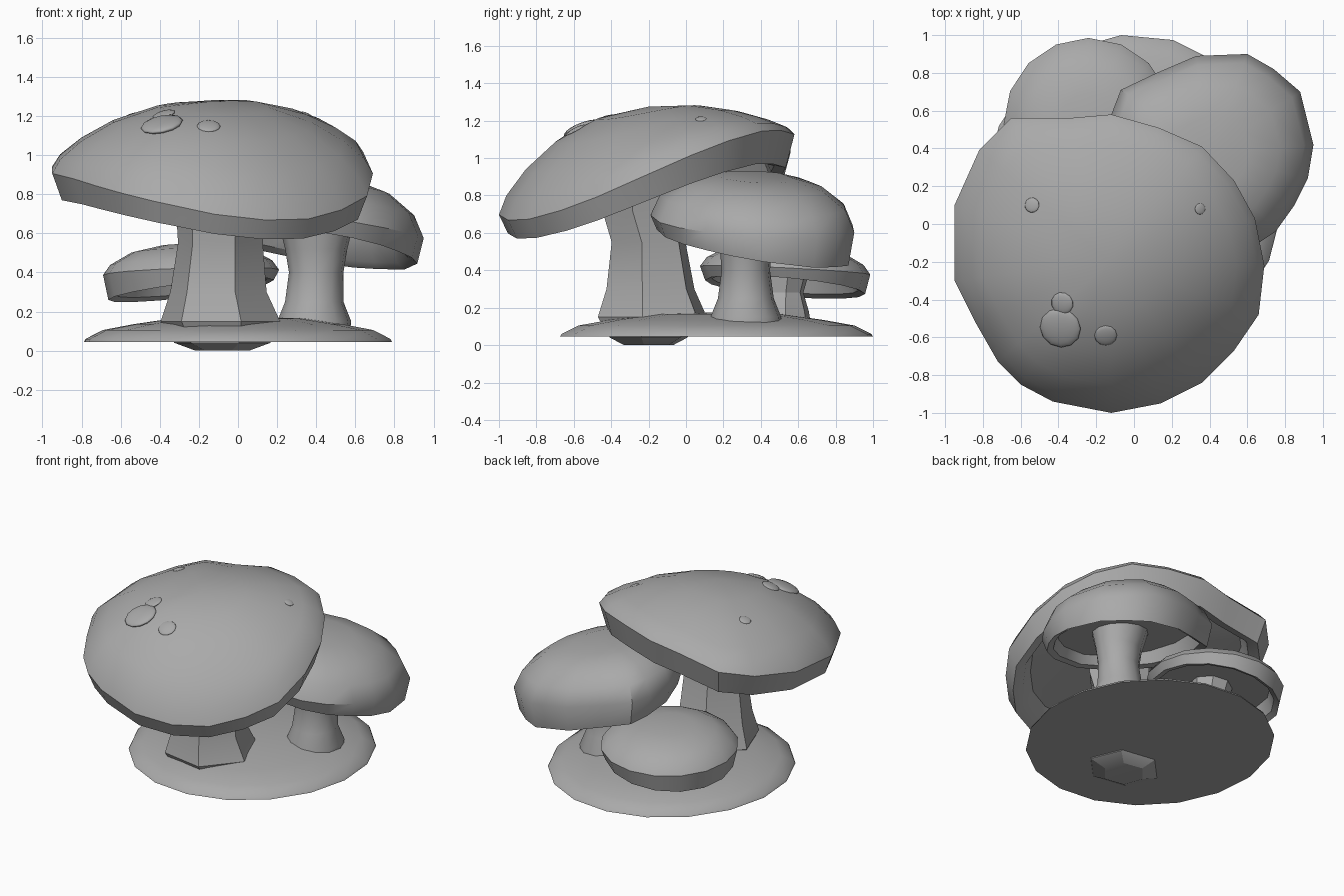
import bpy
import bmesh
from math import cos, sin, pi, radians
from mathutils import Vector
from mathutils.bvhtree import BVHTree

cube = bpy.data.objects.get("Cube")
if cube:
    bpy.data.objects.remove(cube, do_unlink=True)

grey = bpy.data.materials.new("stone_grey")
grey.use_nodes = True
colour = (0.4, 0.4, 0.4, 1)
grey.diffuse_color = colour
grey.node_tree.nodes["Principled BSDF"].inputs["Base Color"].default_value = colour


def finish(name, bm, angle):
    """Turn a bmesh into a shaded object."""
    bmesh.ops.recalc_face_normals(bm, faces=bm.faces)
    mesh = bpy.data.meshes.new(name)
    bm.to_mesh(mesh)
    mesh.materials.append(grey)
    obj = bpy.data.objects.new(name, mesh)
    bpy.context.collection.objects.link(obj)
    bpy.ops.object.select_all(action="DESELECT")
    obj.select_set(True)
    bpy.context.view_layer.objects.active = obj
    bpy.ops.object.shade_smooth_by_angle(angle=radians(angle))
    return obj


def loft(name, rings, angle=40):
    """Bridge rings of points; a ring of one point closes an end."""
    bm = bmesh.new()
    loops = [[bm.verts.new(p) for p in ring] for ring in rings]
    for low, high in zip(loops, loops[1:]):
        n = max(len(low), len(high))
        for i in range(n):
            j = (i + 1) % n
            if len(low) == 1:
                bm.faces.new((low[0], high[i], high[j]))
            elif len(high) == 1:
                bm.faces.new((low[i], low[j], high[0]))
            else:
                bm.faces.new((low[i], low[j], high[j], high[i]))
    finish(name, bm, angle)
    return bm


def ellipse(cx, cy, rx, ry, sides, turn=0.0):
    angles = [2 * pi * i / sides + turn for i in range(sides)]
    return [(cx + rx * cos(a), cy + ry * sin(a)) for a in angles]


def cap(name, outline, centre, profile, tilt=(0, 0), twist=0.0, bulge=0.0, lip=(0, 0)):
    """Tilted, twisted cap: the outline shrinks along a profile of (scale, height).
    Bulge fattens the dome towards the front; lip deepens the skirt in a direction."""
    cx, cy, cz = centre
    rings = []
    for s, h in profile:
        ring = []
        for x, y in outline if s else [(cx, cy)]:
            dx, dy = (x - cx) * s, (y - cy) * s
            lift = h * (1 - bulge * dy if h > 0 else 1 + lip[0] * dx + lip[1] * dy)
            lean = tilt[0] * dx + tilt[1] * dy + twist * dx * dy
            ring.append((cx + dx, cy + dy, cz + lift + lean))
        rings.append(ring)
    return loft(name, rings)


def underside(skirt):
    """Hollow below a cap: flat gills, inner wall, lip."""
    return [(0, -0.1 * skirt), (0.8, -0.1 * skirt), (0.86, -0.85 * skirt), (0.94, -skirt)]


def stem(name, levels, sides, turn, angle):
    """Stem through levels of (x, y, z, rx, ry), closed at both ends."""
    rings = [[(x, y, z) for x, y in ellipse(cx, cy, rx, ry, sides, turn)]
             for cx, cy, z, rx, ry in levels]
    first, last = levels[0], levels[-1]
    loft(name, [[first[:3]]] + rings + [[last[:3]]], angle)


# Ground mound
mound = [(0, 0), (1, 0), (0.99, 0.015), (0.88, 0.06), (0.68, 0.09), (0.42, 0.12), (0, 0.13)]
cap("ground_mound", ellipse(0, 0.163, 0.79, 0.84, 18, 0.26), (0, 0.163, 0.045), mound)

# Large tilted cap
large_outline = [
    (0.69, -0.22), (0.64, 0.03), (0.53, 0.23), (0.36, 0.41), (0.13, 0.51),
    (-0.12, 0.58), (-0.35, 0.56), (-0.65, 0.56), (-0.82, 0.39), (-0.95, 0.1),
    (-0.95, -0.3), (-0.84, -0.52), (-0.72, -0.73), (-0.6, -0.85), (-0.43, -0.94),
    (-0.12, -1), (0.14, -0.95), (0.36, -0.84), (0.53, -0.67), (0.66, -0.48)]
dome = [(1, 0), (0.95, 0.07), (0.82, 0.16), (0.62, 0.255), (0.35, 0.33), (0, 0.36)]
large = cap("large_cap", large_outline, (-0.13, -0.2, 0.915), underside(0.14) + dome,
            tilt=(0, 0.27), twist=0.22, bulge=0.42, lip=(0, 0.25))

# Medium cap
medium_outline = [
    (0.95, 0.42), (0.88, 0.7), (0.74, 0.82), (0.6, 0.9), (0.33, 0.89), (0.12, 0.8),
    (-0.07, 0.71), (-0.12, 0.58), (-0.14, 0.38), (-0.07, 0.14), (0.1, -0.08),
    (0.35, -0.19), (0.6, -0.14), (0.75, -0.04), (0.85, 0.1), (0.92, 0.24)]
dome = [(1, 0), (0.91, 0.11), (0.68, 0.2), (0.38, 0.24), (0, 0.24)]
cap("medium_cap", medium_outline, (0.4, 0.37, 0.66), underside(0.13) + dome,
    tilt=(-0.15, -0.05), lip=(0, 0.8))

# Small cap
dome = [(1, 0), (0.92, 0.05), (0.68, 0.11), (0.35, 0.14), (0, 0.14)]
cap("small_cap", ellipse(-0.24, 0.53, 0.45, 0.455, 16), (-0.24, 0.53, 0.4),
    underside(0.09) + dome, tilt=(0.03, -0.05), lip=(-1, 0.4))

# Stems
stem("large_stem", [(-0.08, -0.2, 0, 0.14, 0.14), (-0.08, -0.2, 0.04, 0.25, 0.22),
                    (-0.09, -0.18, 0.15, 0.31, 0.31), (-0.1, -0.19, 0.3, 0.25, 0.25),
                    (-0.09, -0.2, 0.55, 0.22, 0.21), (-0.09, -0.25, 0.72, 0.23, 0.21),
                    (-0.09, -0.25, 0.92, 0.24, 0.22)], 6, radians(50), 25)
stem("medium_stem", [(0.38, 0.32, 0.06, 0.19, 0.2), (0.39, 0.32, 0.15, 0.19, 0.19),
                     (0.39, 0.32, 0.25, 0.15, 0.15), (0.4, 0.32, 0.4, 0.14, 0.13),
                     (0.4, 0.32, 0.52, 0.16, 0.14), (0.4, 0.33, 0.68, 0.2, 0.18)], 12, 0.1, 40)
stem("small_stem", [(-0.2, 0.5, 0.06, 0.17, 0.18), (-0.2, 0.5, 0.18, 0.15, 0.16),
                    (-0.21, 0.51, 0.28, 0.12, 0.12), (-0.22, 0.52, 0.42, 0.15, 0.15)],
     8, 0.2, 25)

# Raised spots seated on the large cap
surface = BVHTree.FromBMesh(large)
spots = [(-0.39, -0.55, 0.11), (-0.38, -0.42, 0.06), (-0.15, -0.59, 0.06),
         (-0.54, 0.1, 0.04), (0.35, 0.08, 0.03)]
for number, (x, y, r) in enumerate(spots, 1):
    point, normal, _, _ = surface.ray_cast(Vector((x, y, 2)), Vector((0, 0, -1)))
    bm = bmesh.new()
    bmesh.ops.create_uvsphere(bm, u_segments=12, v_segments=8, radius=r)
    spot = finish("cap_spot_%d" % number, bm, 40)
    spot.scale = (1, 1, 0.25)
    spot.rotation_euler = normal.to_track_quat("Z", "Y").to_euler()
    spot.location = point
    bm.free()
